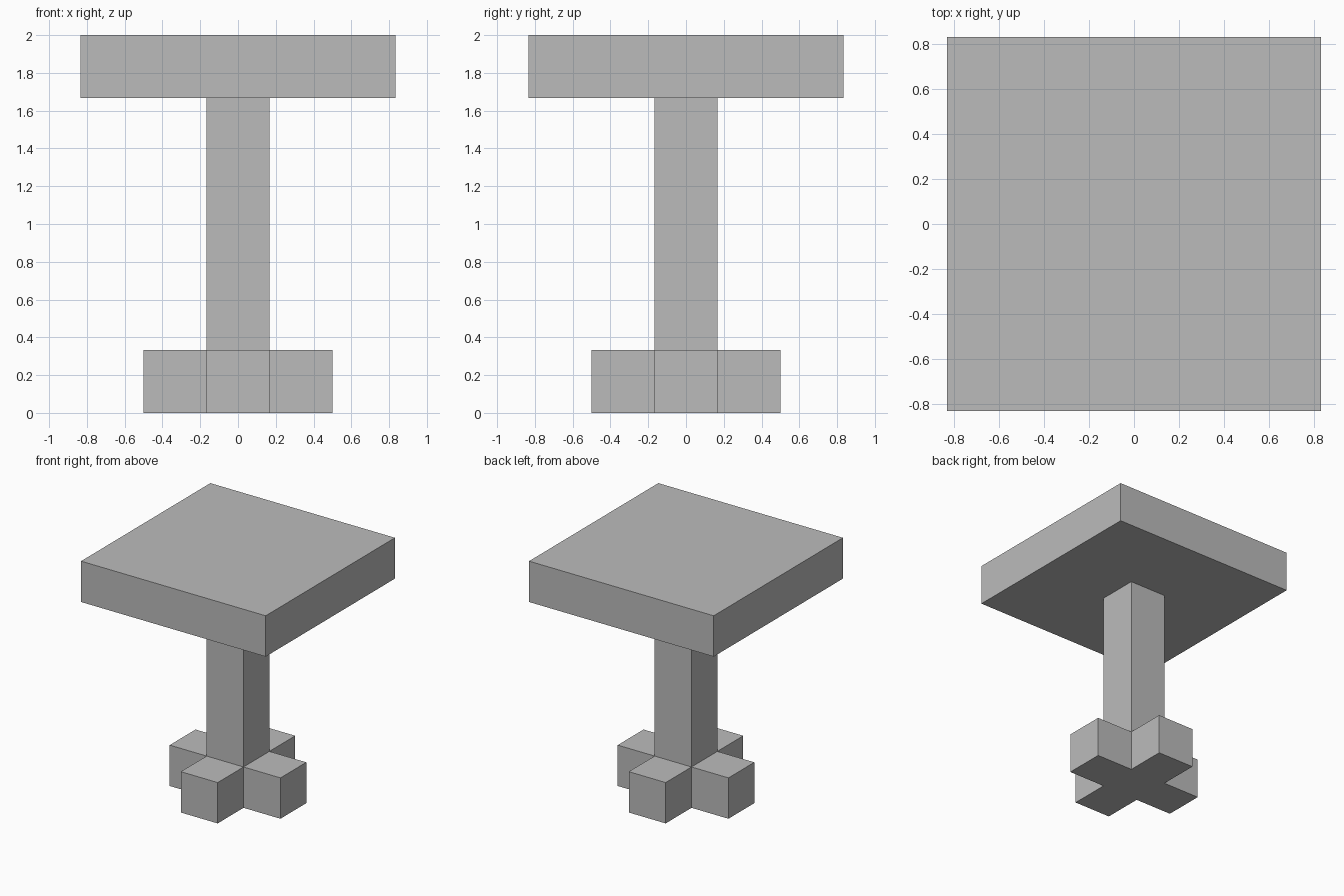
import bpy
import bmesh

cube = bpy.data.objects.get("Cube")
if cube:
    bpy.data.objects.remove(cube, do_unlink=True)

U = 1 / 3  # the whole design sits on a grid of thirds

# One plain grey for every part
grey = bpy.data.materials.new("plain_grey")
grey.use_nodes = True
grey.diffuse_color = (0.5, 0.5, 0.5, 1)
grey.node_tree.nodes["Principled BSDF"].inputs["Base Color"].default_value = (0.5, 0.5, 0.5, 1)


def prism(name, outline, bottom, top):
    """Extrude a flat outline (in grid units) from bottom to top."""
    bm = bmesh.new()
    base = bm.faces.new([bm.verts.new((x * U, y * U, bottom * U)) for x, y in outline])
    out = bmesh.ops.extrude_face_region(bm, geom=[base], use_keep_orig=True)
    moved = [v for v in out["geom"] if isinstance(v, bmesh.types.BMVert)]
    bmesh.ops.translate(bm, verts=moved, vec=(0, 0, (top - bottom) * U))
    bmesh.ops.recalc_face_normals(bm, faces=bm.faces)
    mesh = bpy.data.meshes.new(name)
    bm.to_mesh(mesh)
    bm.free()
    mesh.materials.append(grey)
    obj = bpy.data.objects.new(name, mesh)
    bpy.context.collection.objects.link(obj)
    return obj


def turned(points):
    """Repeat a quarter of an outline around the centre."""
    outline = []
    for _ in range(4):
        outline += points
        points = [(-y, x) for x, y in points]
    return outline


# Cross-shaped foot, square column and thick square top
prism("cross_foot", turned([(1.5, -0.5), (1.5, 0.5), (0.5, 0.5)]), 0, 1)
prism("column", turned([(0.5, 0.5)]), 1, 5)
prism("table_top", turned([(2.5, 2.5)]), 5, 6)
